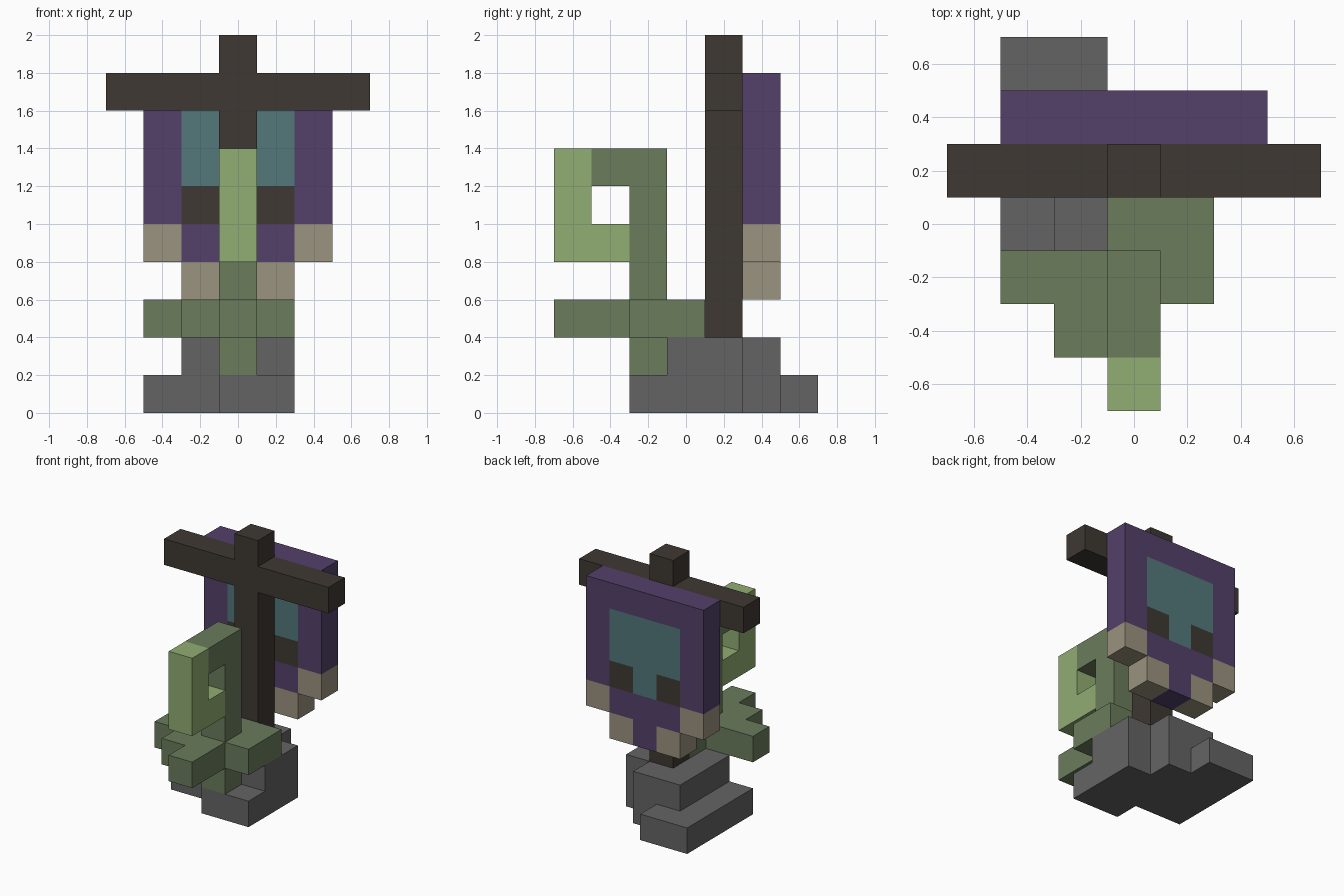
import bpy
import bmesh
from mathutils import Vector

cube = bpy.data.objects.get("Cube")
if cube:
    bpy.data.objects.remove(cube, do_unlink=True)

UNIT = 0.2  # edge of one block


def linear(c):
    c /= 255
    return c / 12.92 if c <= 0.04045 else ((c + 0.055) / 1.055) ** 2.4


def material(name, rgb):
    m = bpy.data.materials.new(name)
    m.use_nodes = True
    col = (*[linear(c) for c in rgb], 1.0)
    m.diffuse_color = col
    bsdf = m.node_tree.nodes["Principled BSDF"]
    bsdf.inputs["Base Color"].default_value = col
    bsdf.inputs["Roughness"].default_value = 0.9
    return m


# One letter per colour, used in the block patterns below
PALETTE = {
    "K": material("dark wood", (62, 56, 50)),
    "P": material("purple cloth", (83, 64, 106)),
    "T": material("teal emblem", (84, 120, 122)),
    "B": material("beige trim", (154, 147, 126)),
    "G": material("moss green", (107, 124, 92)),
    "L": material("light green", (145, 173, 115)),
    "S": material("grey stone", (100, 100, 100)),
}

X, Y, Z = Vector((1, 0, 0)), Vector((0, 1, 0)), Vector((0, 0, 1))


def slab(name, rows, corner, right, up):
    """One-block-thick slab. Rows run from top to bottom, '.' is empty;
    corner is the top left of the pattern, on the slab's middle plane."""
    bm = bmesh.new()
    letters = sorted(set("".join(rows)) - {"."})
    for r, row in enumerate(rows):
        for c, letter in enumerate(row):
            if letter == ".":
                continue
            quad = [bm.verts.new(Vector(corner) + right * UNIT * (c + i) - up * UNIT * (r + j))
                    for i, j in ((0, 1), (1, 1), (1, 0), (0, 0))]
            bm.faces.new(quad).material_index = letters.index(letter)
    bmesh.ops.remove_doubles(bm, verts=bm.verts, dist=0.001)
    # Join neighbouring blocks of the same colour
    bmesh.ops.dissolve_limit(bm, angle_limit=0.01, verts=bm.verts, edges=bm.edges,
                             delimit={"MATERIAL"}) if len(letters) == 1 else None
    mesh = bpy.data.meshes.new(name)
    bm.to_mesh(mesh)
    bm.free()
    for letter in letters:
        mesh.materials.append(PALETTE[letter])
    obj = bpy.data.objects.new(name, mesh)
    bpy.context.collection.objects.link(obj)
    thick = obj.modifiers.new("Thickness", "SOLIDIFY")
    thick.thickness = UNIT
    thick.offset = 0
    return obj


# Stepped stone base, two layers seen in plan
slab("base_lower", ["SS..",
                    "SSS.",
                    "SSSS",
                    "SSSS",
                    "..SS"], (-0.5, 0.7, 0.1), X, Y)
slab("base_upper", ["SS.",
                    "SSS",
                    "SSS"], (-0.3, 0.5, 0.3), X, Y)

# Upright post with crossbar
slab("cross_frame", ["...K...",
                     "KKKKKKK"] + ["...K..."] * 6, (-0.7, 0.2, 2.0), X, Z)

# Hanging banner with emblem and beige fringe
slab("banner", ["PPPPP",
                "PTTTP",
                "PTTTP",
                "PKTKP",
                "BPPPB",
                ".BPB."], (-0.5, 0.4, 1.8), X, Z)

# Spreading leaves, in plan
slab("leaves", ["..GG",
                "GGGG",
                ".GG.",
                "..G."], (-0.5, 0.1, 0.5), X, Y)

# Curled stem, seen from the side
slab("curled_stem", ["LGG",
                     "L.G",
                     "LLG",
                     "..G",
                     "..G",
                     "..G"], (0, -0.7, 1.4), Y, Z)
